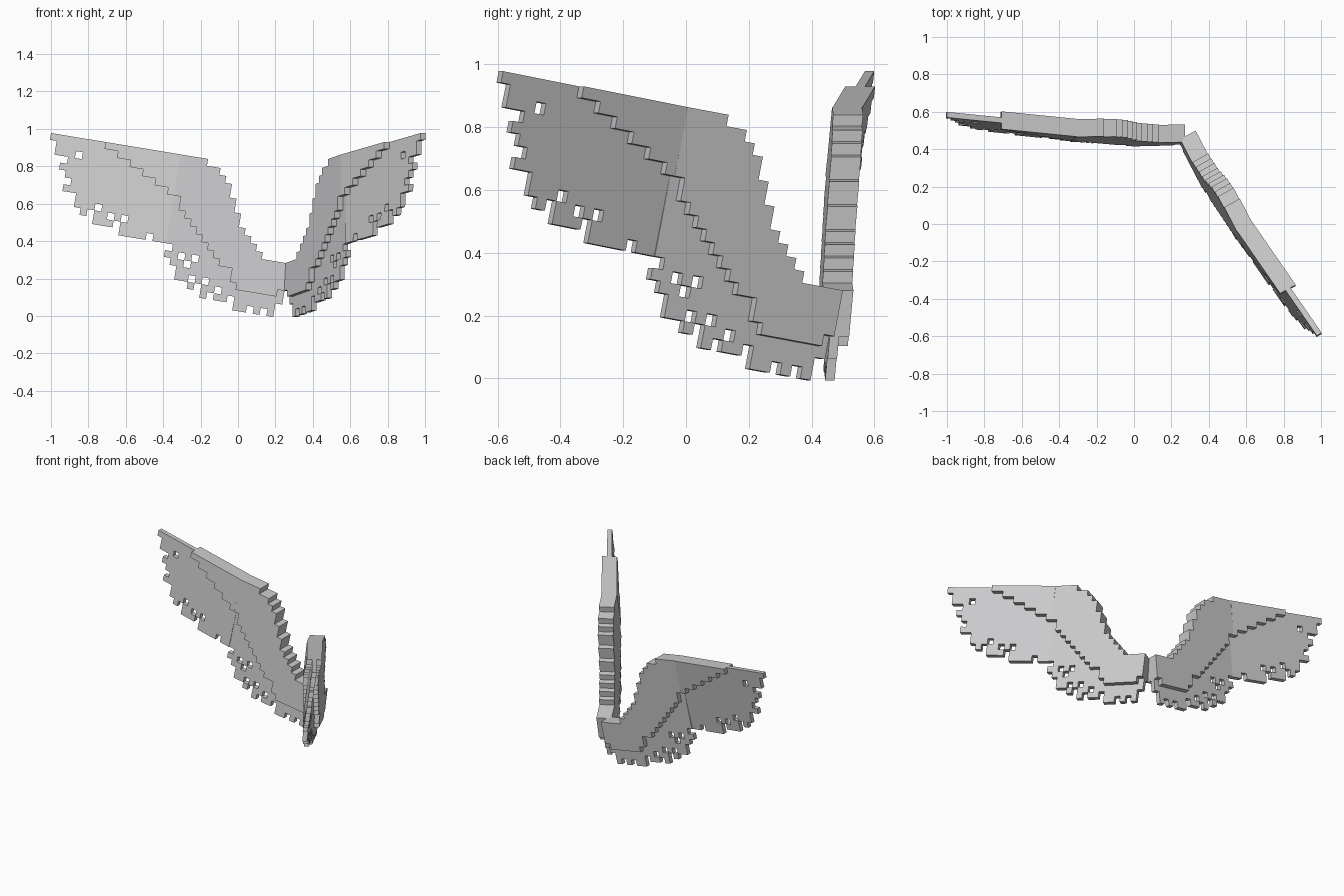
import bpy, bmesh, math
from mathutils import Vector

if "Cube" in bpy.data.objects:
    bpy.data.objects.remove(bpy.data.objects["Cube"])

P = 0.037                      # cell size of the stepped outline
CO, SI = 0.987, 0.163          # tilt of the cell grid
X0, Z0 = -1.0, 0.978           # wing tip
CREASE = 19                    # column where the wing bends

grey = bpy.data.materials.new("light_grey")
grey.diffuse_color = (0.6, 0.6, 0.61, 1)
grey.use_nodes = True
grey.node_tree.nodes["Principled BSDF"].inputs["Base Color"].default_value = grey.diffuse_color


def cells(starts, ends, first=0):
    return {(c, r + first) for r, (a, b) in enumerate(zip(starts, ends)) for c in range(a, b)}


# thick arm running along the leading edge
arm = cells([8, 10, 12, 14, 16, 18, 20, 20, 21, 22, 23, 24, 25, 26, 27, 29, 29, 30],
            [23, 25, 26, 27, 27, 28, 28, 29, 29, 30, 31, 32, 33, 37, 37, 37, 37, 36])
# thin feathers: outer fan, then inner fan, with notches and holes
feathers = cells([0, 1, 1, 3, 2, 3, 4, 3, 5, 5, 6, 8, 12], [19] * 13)
feathers |= cells([19] * 13, [22, 23, 24, 25, 25, 26, 26, 27, 27, 28, 29, 30, 31])
feathers |= cells([20, 19, 20, 21, 21, 23, 25, 30], [37, 37, 37, 37, 37, 37, 36, 36], 13)
feathers -= {(4, 2), (10, 10), (12, 10), (11, 11), (8, 9), (7, 10), (16, 12),
             (23, 14), (22, 15), (23, 17), (25, 17), (27, 18), (21, 14),
             (26, 19), (29, 19), (32, 20), (34, 20), (24, 18)}
feathers -= arm


def front_y(x, z, outer):
    # front surface of the two gently angled wing panels
    if outer:
        return 0.467 - 0.08 * (x + 0.31) + 0.12 * (z - 0.86)
    return 0.403 + 0.04 * x + 0.086 * z


def reflect(p):
    # mirror through the upright plane between the wings
    n = Vector((0.8615, -0.508, 0)).normalized()
    return p - 2 * (p.dot(n) + 0.003) * n


def build(name, region, near, far, outer, mirrored):
    bm = bmesh.new()
    verts = {}

    def vert(c, r, depth):
        key = (c, r, depth)
        if key not in verts:
            x = X0 + P * (c * CO - r * SI)
            z = Z0 - P * (c * SI + r * CO)
            p = Vector((x, front_y(x, z, outer) + depth, z))
            verts[key] = bm.verts.new(reflect(p) if mirrored else p)
        return verts[key]

    for c, r in region:
        ring = [(c, r), (c, r + 1), (c + 1, r + 1), (c + 1, r)]
        bm.faces.new([vert(*q, near) for q in ring])
        bm.faces.new([vert(*q, far) for q in reversed(ring)])
        sides = [(c - 1, r), (c, r + 1), (c + 1, r), (c, r - 1)]
        for i, neighbour in enumerate(sides):
            if neighbour not in region:
                a, b = ring[i], ring[(i + 1) % 4]
                bm.faces.new([vert(*b, near), vert(*a, near), vert(*a, far), vert(*b, far)])
    if mirrored:
        bmesh.ops.reverse_faces(bm, faces=bm.faces[:])
    mesh = bpy.data.meshes.new(name)
    bm.to_mesh(mesh)
    bm.free()
    mesh.materials.append(grey)
    bpy.context.collection.objects.link(bpy.data.objects.new(name, mesh))


# both wings, each with an outer and an inner panel
for side, mirrored in (("left", False), ("right", True)):
    for panel, outer in (("outer", True), ("inner", False)):
        for part, region, near, far in (("arm", arm, 0.0, 0.095),
                                        ("feathers", feathers, 0.033, 0.063)):
            piece = {q for q in region if (q[0] < CREASE) == outer}
            build(f"{side}_{panel}_{part}", piece, near, far, outer, mirrored)
